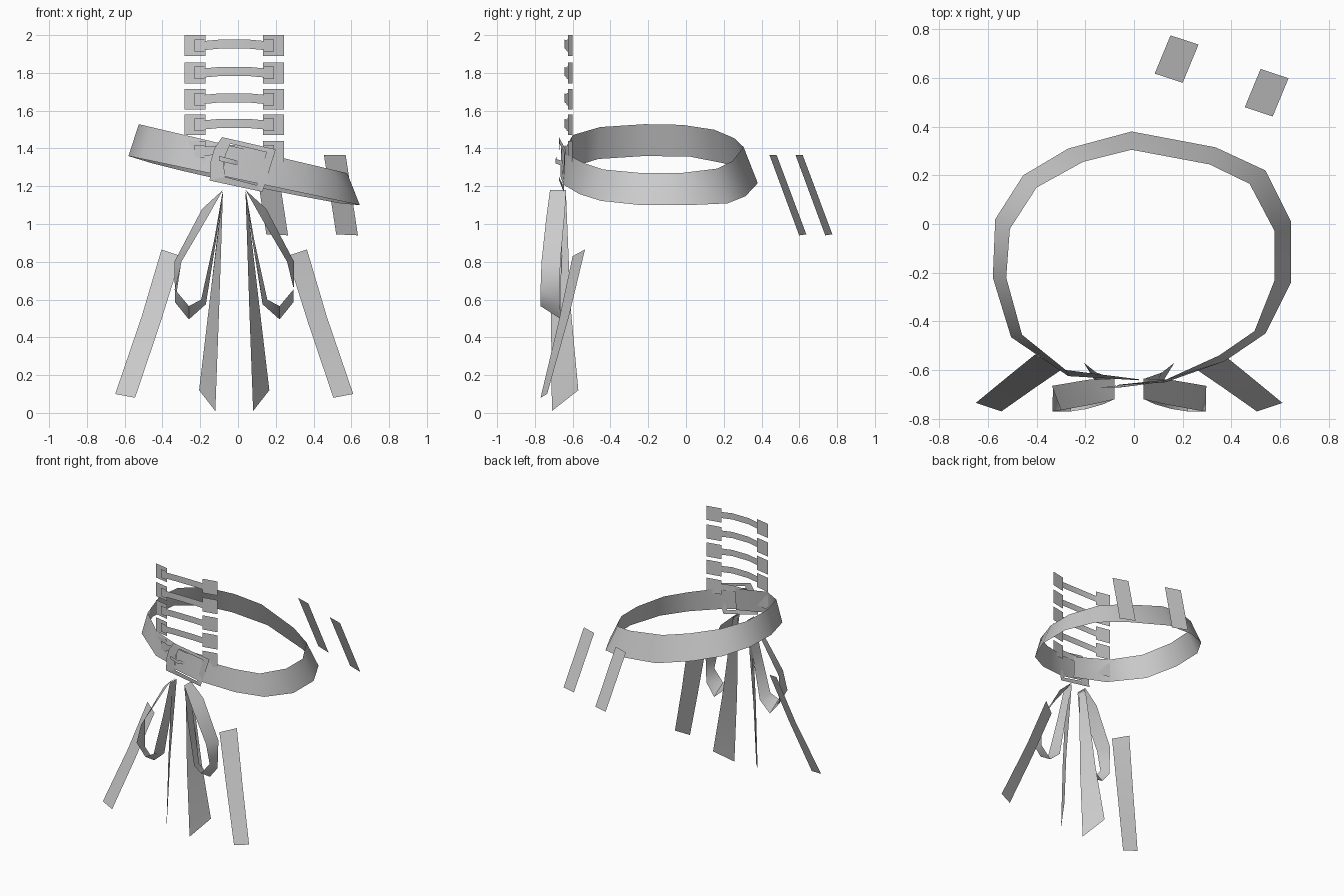
import bpy, math

CX = -0.02  # symmetry line of the straps and bow


def mesh(name, verts, faces, smooth=False):
    me = bpy.data.meshes.new(name)
    me.from_pydata(verts, [], faces)
    me.update()
    ob = bpy.data.objects.new(name, me)
    bpy.context.collection.objects.link(ob)
    if smooth:
        bpy.ops.object.select_all(action='DESELECT')
        bpy.context.view_layer.objects.active = ob
        ob.select_set(True)
        bpy.ops.object.shade_smooth_by_angle(angle=math.radians(50))
    return ob


def strip(name, a, b, smooth=True):
    """Ribbon of quads between two edge paths."""
    n = len(a)
    faces = [(i, i + 1, n + i + 1, n + i) for i in range(n - 1)]
    return mesh(name, list(a) + list(b), faces, smooth)


def flip(path):
    return [(2 * CX - x, y, z) for x, y, z in path]


def pair(name, a, b):
    strip(name + "_left", a, b)
    strip(name + "_right", flip(b), flip(a))


# slanted waist belt: lower and upper edges seen from above, overlapping in front
low = [(0.02, -0.642), (-0.27, -0.625), (-0.505, -0.465), (-0.58, -0.22), (-0.57, 0.02),
       (-0.455, 0.2), (-0.27, 0.31), (-0.01, 0.38), (0.335, 0.315), (0.54, 0.22), (0.645, 0.01),
       (0.645, -0.24), (0.54, -0.45), (0.37, -0.565), (0.13, -0.65), (-0.08, -0.665)]
up = [(0.02, -0.638), (-0.28, -0.60), (-0.46, -0.455), (-0.525, -0.22), (-0.51, -0.02),
      (-0.4, 0.15), (-0.21, 0.255), (-0.01, 0.305), (0.31, 0.245), (0.475, 0.165), (0.578, -0.03),
      (0.578, -0.23), (0.495, -0.44), (0.35, -0.54), (0.13, -0.64), (-0.06, -0.66)]
strip("belt",
      [(x, y, 1.237 - 0.212 * x - 0.06 * max(y, 0)) for x, y in low],
      [(x, y, 1.405 - 0.235 * x) for x, y in up])


# buckle frame passing behind the belt on its right side
def buckle_y(x):
    return -0.672 + 0.13 * max(x + 0.06, 0)


outer = [(-0.15, 1.23), (-0.145, 1.33), (-0.125, 1.40), (-0.085, 1.46), (0.20, 1.395), (0.13, 1.17)]
inner = [(-0.07, 1.25), (-0.075, 1.32), (-0.065, 1.37), (-0.04, 1.425), (0.15, 1.38), (0.10, 1.205)]
n = len(outer)
mesh("buckle_frame", [(x, buckle_y(x), z) for x, z in outer + inner],
     [(i, (i + 1) % n, n + (i + 1) % n, n + i) for i in range(n)])
strip("buckle_pin",
      [(-0.10, -0.685, 1.36), (-0.04, -0.69, 1.345), (0.0, -0.66, 1.335)],
      [(-0.10, -0.685, 1.335), (-0.04, -0.69, 1.32), (0.0, -0.66, 1.31)])

# chest ladder: end pads joined by dog-bone bars
for i, z in enumerate((1.945, 1.80, 1.66, 1.525, 1.385)):
    h = 0.055
    edge = [(CX - 0.263, -0.602), (CX - 0.153, -0.624)]
    pair("ladder_pad_%d" % (i + 1),
         [(x, y, z - h) for x, y in edge], [(x, y, z + h) for x, y in edge])
    bar = [(-0.21, 0.033, 0), (-0.158, 0.033, 0), (-0.157, 0.024, 0.0), (-0.07, 0.024, 0.008),
           (0.07, 0.024, 0.008), (0.157, 0.024, 0.0), (0.158, 0.033, 0), (0.21, 0.033, 0)]
    strip("ladder_bar_%d" % (i + 1),
          [(CX + x, -0.645 + 0.55 * x * x, z + c - w) for x, w, c in bar],
          [(CX + x, -0.645 + 0.55 * x * x, z + c + w) for x, w, c in bar])

# bow loops
pair("bow_loop",
     [(-0.08, -0.72, 1.18), (-0.165, -0.74, 1.03), (-0.30, -0.765, 0.80), (-0.335, -0.77, 0.655),
      (-0.26, -0.77, 0.565), (-0.195, -0.76, 0.60), (-0.125, -0.74, 0.92), (-0.082, -0.72, 1.17)],
     [(-0.08, -0.635, 1.18), (-0.19, -0.64, 1.08), (-0.337, -0.665, 0.80), (-0.333, -0.67, 0.585),
      (-0.26, -0.66, 0.495), (-0.17, -0.665, 0.575), (-0.115, -0.655, 0.92), (-0.08, -0.64, 1.17)])

# bow tails
pair("bow_tail",
     [(-0.08, -0.70, 1.16), (-0.10, -0.715, 0.55), (-0.12, -0.71, 0.01)],
     [(-0.085, -0.635, 1.15), (-0.155, -0.61, 0.55), (-0.206, -0.57, 0.12)])

# thigh straps
pair("thigh_strap",
     [(-0.405, -0.535, 0.865), (-0.51, -0.62, 0.51), (-0.65, -0.735, 0.10)],
     [(-0.30, -0.60, 0.83), (-0.41, -0.675, 0.48), (-0.545, -0.77, 0.08)])

# two straps hanging behind
for name, dx, dy in (("back_strap_inner", 0, 0), ("back_strap_outer", 0.37, -0.138)):
    strip(name,
          [(0.085 + dx, 0.618 + dy, 1.365), (0.15 + dx, 0.775 + dy, 0.945)],
          [(0.2 + dx, 0.58 + dy, 1.365), (0.265 + dx, 0.737 + dy, 0.94)])
